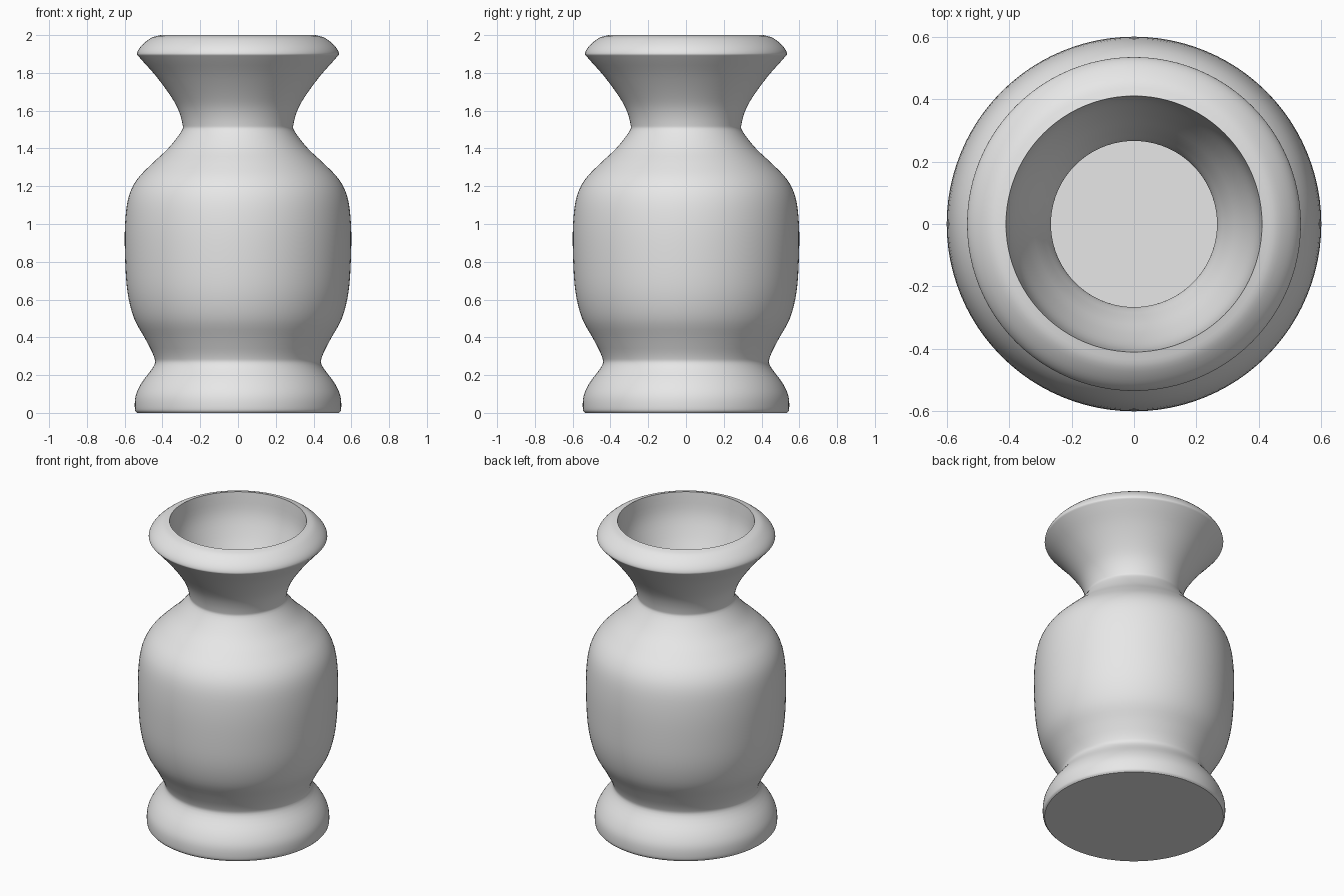
import bpy, bmesh, math
from mathutils import Vector

cube = bpy.data.objects.get("Cube")
if cube:
    bpy.data.objects.remove(cube, do_unlink=True)

SIDES = 96

clay = bpy.data.materials.new("grey clay")
clay.use_nodes = True
clay.diffuse_color = (0.8, 0.8, 0.8, 1)
clay.node_tree.nodes["Principled BSDF"].inputs["Base Color"].default_value = (0.8, 0.8, 0.8, 1)


def smooth_path(points, steps=4):
    """Pass a smooth curve through (radius, height) points."""
    p = [Vector(q) for q in points]
    p = [2 * p[0] - p[1]] + p + [2 * p[-1] - p[-2]]
    path = []
    for a, b, c, d in zip(p, p[1:], p[2:], p[3:]):
        for i in range(steps):
            t = i / steps
            path.append(b + 0.5 * t * (c - a + t * (2 * a - 5 * b + 4 * c - d
                                                    + t * (3 * (b - c) + d - a))))
    return path + [p[-2]]


def lathe(name, path):
    """Turn a profile about z and close its ends with flat discs."""
    bm = bmesh.new()
    rings = []
    for r, z in path:
        rings.append([bm.verts.new((r * math.cos(a), r * math.sin(a), z))
                      for a in (math.tau * i / SIDES for i in range(SIDES))])
    for low, high in zip(rings, rings[1:]):
        for i in range(SIDES):
            j = (i + 1) % SIDES
            bm.faces.new((low[i], low[j], high[j], high[i]))
    bm.faces.new(rings[0][::-1])
    bm.faces.new(rings[-1])
    mesh = bpy.data.meshes.new(name)
    bm.to_mesh(mesh)
    bm.free()
    mesh.materials.append(clay)
    obj = bpy.data.objects.new(name, mesh)
    bpy.context.collection.objects.link(obj)
    return obj


# Outside: foot, belly, neck and flared lip
outside = smooth_path([
    (0.535, 0), (0.546, 0.02), (0.542, 0.09), (0.51, 0.16), (0.445, 0.25),
    (0.446, 0.3), (0.49, 0.39), (0.55, 0.5), (0.585, 0.64), (0.598, 0.82),
    (0.598, 1), (0.58, 1.14), (0.535, 1.235), (0.455, 1.32), (0.37, 1.4),
    (0.3, 1.49), (0.294, 1.53), (0.318, 1.61), (0.365, 1.69), (0.44, 1.79),
    (0.52, 1.88), (0.534, 1.905), (0.51, 1.945), (0.46, 1.985), (0.41, 2)])

# Inside: throat and hollow belly down to the floor
inside = smooth_path([
    (0.41, 2), (0.395, 1.86), (0.35, 1.73), (0.295, 1.61), (0.266, 1.51),
    (0.33, 1.4), (0.43, 1.28), (0.52, 1.16), (0.55, 1), (0.55, 0.8),
    (0.52, 0.55), (0.42, 0.32), (0.4, 0.22), (0.4, 0.1)])

vase = lathe("vase", outside + inside[1:])
bpy.ops.object.select_all(action="DESELECT")
vase.select_set(True)
bpy.context.view_layer.objects.active = vase
bpy.ops.object.shade_smooth_by_angle(angle=math.radians(40))
